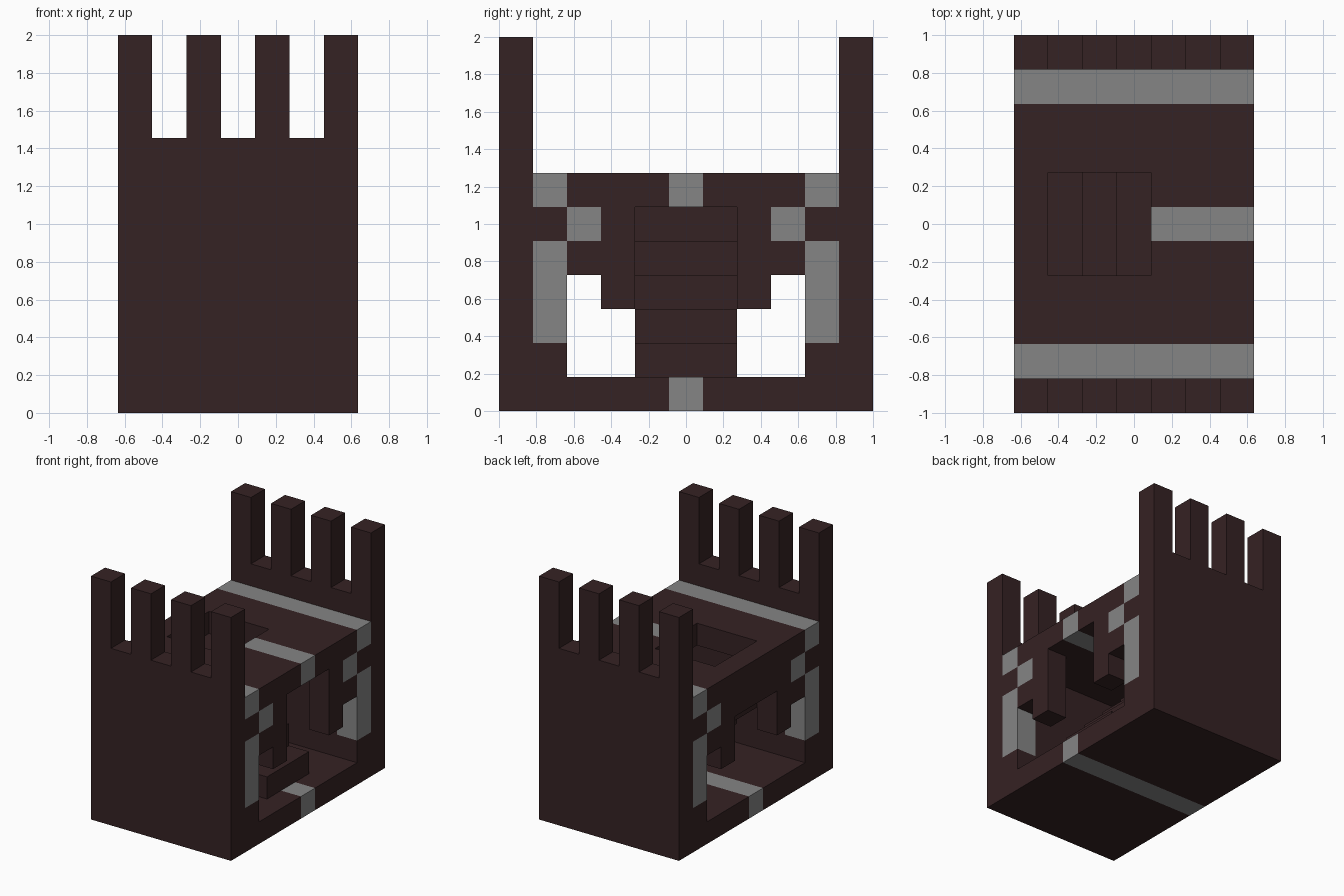
import bpy, bmesh
from mathutils import Vector

cube = bpy.data.objects.get("Cube")
if cube:
    bpy.data.objects.remove(cube, do_unlink=True)

U = 2 / 11                      # edge of one building block
NX, NY, NZ = 7, 11, 11


def material(name, rgb):
    m = bpy.data.materials.new(name)
    m.use_nodes = True
    col = (*rgb, 1)
    m.diffuse_color = col
    m.node_tree.nodes["Principled BSDF"].inputs["Base Color"].default_value = col
    return m


brown = material("dark_brown_brick", (0.036, 0.016, 0.017))
grey = material("grey_stone", (0.235, 0.235, 0.235))
MATS = {}
blocks = {}                     # block position -> part name


def fill(part, mat, xs, ys, zs, mirror=False):
    """Fill inclusive block ranges; mirror repeats them front to back."""
    MATS[part] = mat
    for x in range(xs[0], xs[1] + 1):
        for y in range(ys[0], ys[1] + 1):
            for z in range(zs[0], zs[1] + 1):
                blocks[x, y, z] = part
                if mirror:
                    blocks[x, NY - 1 - y, z] = part


def carve(xs, ys, zs):
    for x in range(xs[0], xs[1] + 1):
        for y in range(ys[0], ys[1] + 1):
            for z in range(zs[0], zs[1] + 1):
                blocks.pop((x, y, z), None)


# Floor, end walls and roof with its stairwell
fill("floor", brown, (0, 6), (0, 10), (0, 0))
fill("floor_stripe", grey, (0, 6), (5, 5), (0, 0))
fill("end_walls", brown, (0, 6), (0, 0), (0, 7), True)
fill("inner_walls", brown, (0, 6), (1, 1), (1, 5), True)
fill("roof", brown, (0, 6), (2, 8), (6, 6))
fill("roof_edge_stripes", grey, (0, 6), (1, 1), (6, 6), True)
fill("roof_middle_stripe", grey, (4, 6), (5, 5), (6, 6))
carve((1, 3), (4, 6), (6, 6))

# Battlements
for x in range(0, NX, 2):
    fill("battlements", brown, (x, x), (0, 0), (8, 10), True)

# Stepped arches and stone trim on both open sides
for x in (0, NX - 1):
    fill("side_arches", brown, (x, x), (2, 2), (4, 5), True)
    fill("side_arches", brown, (x, x), (3, 3), (3, 5), True)
    fill("arch_trim", grey, (x, x), (2, 2), (5, 5), True)
    fill("arch_trim", grey, (x, x), (1, 1), (2, 4), True)

# Staircase rising towards the roof
fill("side_arches", brown, (0, 0), (4, 6), (5, 5))
for x in range(1, 6):
    top = 6 - x
    fill("staircase", brown, (x, x), (4, 6), (max(1, top - 1), top))


def build(part):
    """Make one object from the exposed faces of a part."""
    bm = bmesh.new()
    for cell, owner in blocks.items():
        if owner != part:
            continue
        for axis in range(3):
            for side in (0, 1):
                near = list(cell)
                near[axis] += 2 * side - 1
                if tuple(near) in blocks:
                    continue
                a, b = (axis + 1) % 3, (axis + 2) % 3
                corners = []
                for da, db in ((0, 0), (1, 0), (1, 1), (0, 1)):
                    p = list(cell)
                    p[axis] += side
                    p[a] += da
                    p[b] += db
                    corners.append(bm.verts.new(
                        Vector((p[0] - NX / 2, p[1] - NY / 2, p[2])) * U))
                bm.faces.new(corners if side else corners[::-1])
    bmesh.ops.remove_doubles(bm, verts=bm.verts, dist=U / 100)
    bmesh.ops.dissolve_limit(bm, angle_limit=0.01, verts=bm.verts, edges=bm.edges)
    mesh = bpy.data.meshes.new(part)
    bm.to_mesh(mesh)
    bm.free()
    mesh.materials.append(MATS[part])
    bpy.context.collection.objects.link(bpy.data.objects.new(part, mesh))


for part in MATS:
    build(part)
